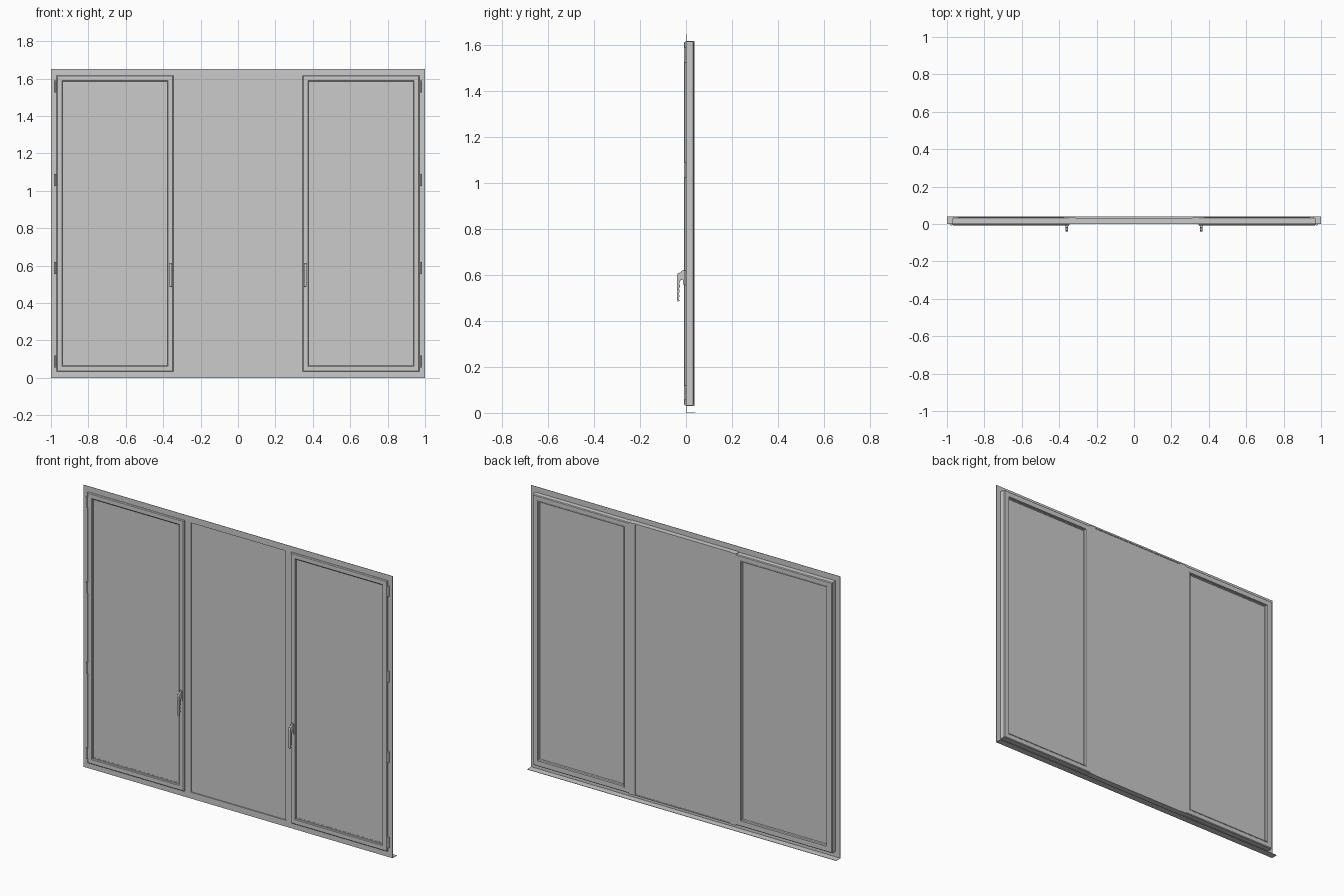
import bpy, bmesh, math

if "Cube" in bpy.data.objects:
    bpy.data.objects.remove(bpy.data.objects["Cube"])

H = 1.65                      # overall height
Z0, Z1 = 0.033, 1.617         # sash bottom and top


def finish(name, bm, smooth=False):
    bmesh.ops.recalc_face_normals(bm, faces=bm.faces)
    me = bpy.data.meshes.new(name)
    bm.to_mesh(me)
    bm.free()
    ob = bpy.data.objects.new(name, me)
    bpy.context.collection.objects.link(ob)
    if smooth:
        bpy.context.view_layer.objects.active = ob
        ob.select_set(True)
        bpy.ops.object.shade_smooth_by_angle(angle=math.radians(35))
        ob.select_set(False)
    return ob


def box(name, x0, x1, y0, y1, z0, z1):
    bm = bmesh.new()
    bmesh.ops.create_cube(bm, size=1)
    for v in bm.verts:
        v.co = ((x0 + x1) / 2 + v.co.x * (x1 - x0),
                (y0 + y1) / 2 + v.co.y * (y1 - y0),
                (z0 + z1) / 2 + v.co.z * (z1 - z0))
    return finish(name, bm)


def ring(name, x0, x1, z0, z1, profile):
    """Mitred rectangular frame; profile points are (inset, y)."""
    bm = bmesh.new()
    loops = []
    for cx, cz, sx, sz in ((x0, z0, 1, 1), (x1, z0, -1, 1), (x1, z1, -1, -1), (x0, z1, 1, -1)):
        loops.append([bm.verts.new((cx + sx * d, y, cz + sz * d)) for d, y in profile])
    n = len(profile)
    for i in range(4):
        a, b = loops[i], loops[(i + 1) % 4]
        for j in range(n):
            k = (j + 1) % n
            bm.faces.new((a[j], a[k], b[k], b[j]))
    return finish(name, bm)


def extrude_x(name, pts, x, w):
    """Side outline in (y, z) given a thickness along x."""
    bm = bmesh.new()
    f = bm.faces.new([bm.verts.new((x - w / 2, y, z)) for y, z in pts])
    res = bmesh.ops.extrude_face_region(bm, geom=[f])
    for v in res["geom"]:
        if isinstance(v, bmesh.types.BMVert):
            v.co.x += w
    return finish(name, bm)


# thin front flange around the openings, and the sill sheet
box("flange_top", -1, 1, 0.001, 0.003, Z1 - 0.004, H)
box("flange_bottom", -1, 1, 0.001, 0.003, 0, Z0 + 0.004)
for s, side in ((-1, "left"), (1, "right")):
    a, b = sorted((s * 1.0, s * 0.966))
    box("flange_" + side, a, b, 0.001, 0.003, Z0, Z1)
box("sill_sheet", -1, 1, 0.001, 0.041, 0, 0.002)

# fixed middle pane with its slim edge frame
ring("middle_edge_frame", -0.312, 0.312, 0.03, 1.62,
     [(0, 0.003), (0.006, 0.003), (0.006, 0.033), (0, 0.033)])
box("middle_glass", -0.308, 0.308, 0.009, 0.031, 0.034, 1.616)

# sash cross-section: chamfered front, stepped back with glazing bead
sash_profile = [(0, -0.004), (0.004, -0.008), (0.028, -0.008), (0.032, -0.005),
                (0.032, 0.004), (0.038, 0.004), (0.038, 0.020), (0.034, 0.024),
                (0.034, 0.037), (0.029, 0.037), (0.029, 0.035), (0.004, 0.035),
                (0, 0.031)]

for s, side in ((-1, "left"), (1, "right")):
    x0, x1 = sorted((s * 0.97, s * 0.345))

    # mullion beside the middle pane
    a, b = sorted((s * 0.348, s * 0.312))
    box("mullion_" + side, a, b, 0.001, 0.036, 0.03, 1.62)

    # opening sash and its glass
    ring("sash_" + side, x0, x1, Z0, Z1, sash_profile)
    box("sash_glass_" + side, x0 + 0.03, x1 - 0.03, 0.005, 0.018, Z0 + 0.03, Z1 - 0.03)

    # hinges: barrel and leaf
    for i, z in enumerate((0.088, 0.588, 1.058, 1.558)):
        bm = bmesh.new()
        bmesh.ops.create_cone(bm, cap_ends=True, segments=16, radius1=0.005,
                              radius2=0.005, depth=0.064)
        bmesh.ops.translate(bm, verts=bm.verts, vec=(s * 0.976, -0.004, z))
        finish(f"hinge_{side}_{i}", bm, True)
        a, b = sorted((s * 0.966, s * 0.976))
        box(f"hinge_leaf_{side}_{i}", a, b, -0.005, 0.002, z - 0.03, z + 0.03)

    # handle: base plate and a grip with finger waves on the inner side
    hx = s * 0.36
    box("handle_plate_" + side, hx - 0.009, hx + 0.009, -0.012, -0.007, 0.56, 0.622)
    outer = [(-0.035, 0.484), (-0.039, 0.49), (-0.040, 0.56), (-0.040, 0.598),
             (-0.036, 0.608), (-0.022, 0.612), (-0.018, 0.620), (-0.010, 0.620), (-0.010, 0.582),
             (-0.024, 0.578)]
    waves = []
    for i in range(25):
        t = i / 24
        waves.append((-0.0275 - 0.003 * t + 0.0018 * math.cos(t * 8 * math.pi), 0.572 - 0.084 * t))
    grip = extrude_x("handle_" + side, outer + waves, hx, 0.014)
    bev = grip.modifiers.new("soft_edges", "BEVEL")
    bev.width = 0.0015
    bev.segments = 2
    bev.limit_method = "ANGLE"
    bev.angle_limit = math.radians(60)
